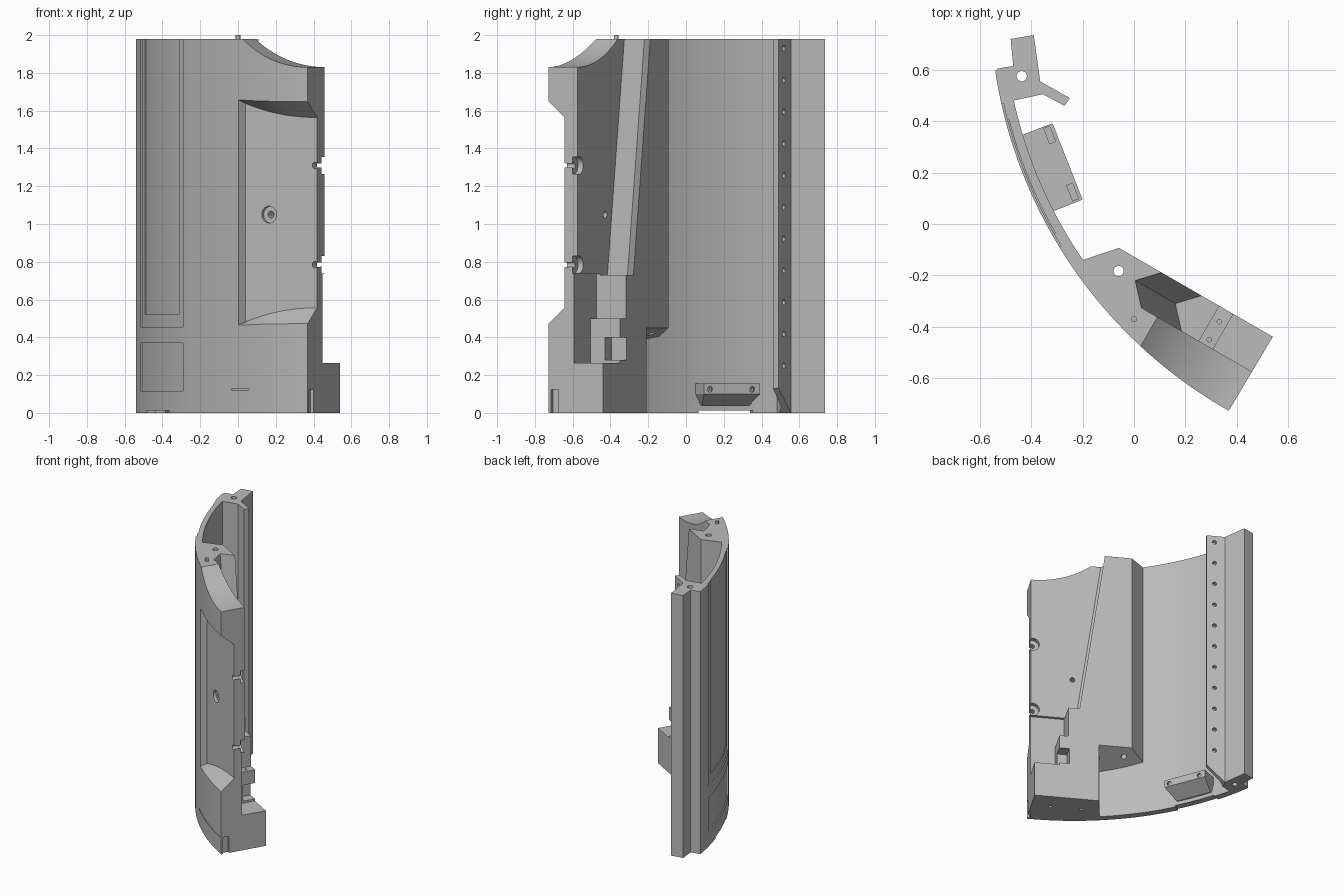
import bpy, bmesh, math
from mathutils import Vector

default_cube = bpy.data.objects.get("Cube")
if default_cube:
    bpy.data.objects.remove(default_cube, do_unlink=True)

# Shared dimensions: the cylinder the panel belongs to and the thick block
CENTRE_X, CENTRE_Y = 1.27, 0.866
OUTER, INNER = 1.83, 1.78
TOP = 1.98
BACK, FLOOR, DEEP_FLOOR, FRONT_FLOOR = -0.11, -0.268, -0.289, -0.348
END, PAST_END, PAST_BACK = 0.687, 0.8, -0.09
COS, SIN = math.cos(math.radians(30)), math.sin(math.radians(30))

grey = bpy.data.materials.new("plain_grey")
grey.use_nodes = True
colour = (0.5, 0.5, 0.5, 1)
grey.diffuse_color = colour
grey.node_tree.nodes["Principled BSDF"].inputs["Base Color"].default_value = colour


def block(u, v):
    """Plan position from distances along and across the thick block."""
    return (u * COS + v * SIN, v * COS - u * SIN)


def block_plan(points):
    return [block(u, v) for u, v in points]


def arc(radius, start, end, steps=48):
    angles = [math.radians(start + (end - start) * i / steps) for i in range(steps + 1)]
    return [(CENTRE_X + radius * math.cos(a), CENTRE_Y + radius * math.sin(a)) for a in angles]


def at_height(plan, z):
    return [(x, y, z) for x, y in plan]


def loft(name, rings):
    """Closed solid through rings of equal point count."""
    bm = bmesh.new()
    loops = [[bm.verts.new(p) for p in ring] for ring in rings]
    for low, high in zip(loops, loops[1:]):
        for i in range(len(low)):
            j = (i + 1) % len(low)
            bm.faces.new((low[i], low[j], high[j], high[i]))
    bm.faces.new(list(reversed(loops[0])))
    bm.faces.new(loops[-1])
    bmesh.ops.recalc_face_normals(bm, faces=bm.faces)
    mesh = bpy.data.meshes.new(name)
    bm.to_mesh(mesh)
    bm.free()
    mesh.materials.append(grey)
    part = bpy.data.objects.new(name, mesh)
    bpy.context.collection.objects.link(part)
    return part


def prism(name, plan, bottom, top):
    return loft(name, [at_height(plan, bottom), at_height(plan, top)])


def block_box(name, u0, u1, v0, v1, bottom, top):
    return prism(name, block_plan([(u0, v0), (u1, v0), (u1, v1), (u0, v1)]), bottom, top)


def sector(name, start, end, radius, bottom, top):
    plan = arc(radius, start, end) + arc(OUTER + 0.05, end, start)
    return prism(name, plan, bottom, top)


def rod(name, start, end, r0, r1=None, sides=20):
    """Round solid between two points, tapered if two radii are given."""
    start, end = Vector(start), Vector(end)
    axis = (end - start).normalized()
    side = axis.cross(Vector((0, 0, 1)) if abs(axis.z) < 0.9 else Vector((1, 0, 0))).normalized()
    other = axis.cross(side)
    turns = [math.tau * i / sides for i in range(sides)]
    return loft(name, [[p + (side * math.cos(t) + other * math.sin(t)) * r for t in turns]
                       for p, r in ((start, r0), (end, r0 if r1 is None else r1))])


def across(name, u, z, v0, v1, r0, r1=None, sides=20):
    """Round cutter running across the thick block."""
    return rod(name, (*block(u, v0), z), (*block(u, v1), z), r0, r1, sides)


def cut(part, cutter):
    cutter.hide_render = True
    mod = part.modifiers.new("cut", "BOOLEAN")
    mod.operation, mod.solver, mod.object = "DIFFERENCE", "EXACT", cutter
    bpy.context.view_layer.objects.active = part
    bpy.ops.object.modifier_apply(modifier=mod.name)
    bpy.data.objects.remove(cutter, do_unlink=True)


# Curved wall, thick block and edge post in one extruded plan
post = [(-0.355, 0.505), (-0.27, 0.46), (-0.25, 0.49), (-0.365, 0.555),
        (-0.39, 0.735), (-0.48, 0.72), (-0.47, 0.615), (-0.53, 0.605)]
plan = (arc(OUTER, 188.5, 240.5, 60) + block_plan([(END, BACK), (-0.004, BACK)])
        + arc(INNER, 214.4, 192.5, 30) + post)
body = prism("curved_panel_body", plan, 0, TOP)

# Scooped top corner
cut(body, across("scoop", END, 2.513, -0.7, 0.1, 0.683, sides=128))

# Rear pocket with a leaning V-shaped wall
wall = [(0.368, FLOOR), (0.294, -0.188), (0.367, BACK), (0.387, PAST_BACK)]
outside = [(PAST_END, PAST_BACK), (PAST_END, FLOOR)]
leaning = [(u - 0.181, v) for u, v in wall]
cut(body, loft("pocket", [at_height(block_plan(wall + outside), 0.73),
                          at_height(block_plan(leaning + outside), TOP + 0.01)]))

# Stepped ledges below the pocket and the notch in the lower step
cut(body, block_box("upper_step", 0.447, PAST_END, DEEP_FLOOR, PAST_BACK, 0.5, 0.735))
cut(body, block_box("lower_step", 0.51, PAST_END, DEEP_FLOOR, PAST_BACK, 0.265, 0.52))
cut(body, block_box("step_notch", 0.44, 0.53, -0.2, PAST_BACK, 0.28, 0.4))

# Sloped underside of the rear column
under = (arc(INNER - 0.001, 213.5, 224.3, 16)
         + block_plan([(0.23, BACK), (0.23, -0.07)]) + [(-0.06, -0.05), (-0.22, -0.1)])
slope = [(x, y, 0.45 + 0.4 * (x * SIN + y * COS - BACK)) for x, y in under]
cut(body, loft("column_underside", [at_height(under, -0.1), slope]))

# Large front recess with sloped ends
sections = []
for i in range(25):
    u = 0.247 + (0.71 - 0.247) * i / 24
    centre_u = CENTRE_X * COS - CENTRE_Y * SIN
    centre_v = CENTRE_X * SIN + CENTRE_Y * COS
    outer_v = centre_v - math.sqrt(OUTER ** 2 - (u - centre_u) ** 2)
    inset = 1.5 * (FRONT_FLOOR - outer_v) - 0.045
    side = 0.025 if i == 0 else 0
    near, far = block(u - side, outer_v - 0.02), block(u, FRONT_FLOOR)
    sections.append([(*near, 0.455), (*far, 0.455 + inset),
                     (*far, 1.665 - inset), (*near, 1.665)])
cut(body, loft("front_recess", sections))

# Shallow panels, seam and bottom slot on the curved wall
cut(body, sector("tall_panel", 192.6, 211.5, OUTER - 0.008, 0.455, 2.1))
cut(body, sector("tall_panel_inset", 194.7, 209.7, OUTER - 0.014, 0.52, 2.1))
cut(body, sector("small_panel", 192.6, 211.5, OUTER - 0.008, 0.115, 0.37))
cut(body, sector("seam", 224.5, 239.8, OUTER - 0.006, 0.121, 0.126))
cut(body, sector("bottom_slot", 196.7, 206.7, INNER - 0.05, -0.1, 0.012))
cut(body, block_box("end_notch", 0.665, PAST_END, -0.43, -0.385, -0.1, 0.125))

# Edge slots with counterbores
for z in (1.31, 0.785):
    cut(body, across("edge_slot", 0.672, z, -0.5, -0.2, 0.017))
    cut(body, across("edge_counterbore", 0.672, z, -0.3, -0.2, 0.048))

# Countersunk hole in the front recess
cut(body, across("recess_hole", 0.391, 1.05, -0.5, -0.2, 0.018))
cut(body, across("recess_countersink", 0.391, 1.05, -0.4, FRONT_FLOOR + 0.02, 0.045))

# Full-height holes, ledge holes and bottom holes
for x, y in ((-0.437, 0.575), (-0.06, -0.183)):
    cut(body, rod("long_hole", (x, y, -0.1), (x, y, 2.1), 0.02))
for x, y in ((0.332, -0.38), (0.293, -0.45)):
    cut(body, rod("ledge_hole", (x, y, 0.43), (x, y, 0.6), 0.009, sides=12))
for u in (0.33, 0.55):
    x, y = block(u, -0.25)
    cut(body, rod("bottom_hole", (x, y, -0.1), (x, y, 0.06), 0.012, sides=12))

# Slanted foot of the post arm and its row of holes
arm_end, along, normal = Vector((-0.26, 0.475, 0)), Vector((-0.87, 0.49, 0)), Vector((0.49, 0.87, 0))
triangle = [(-0.05, -0.05), (-0.05, 0.18), (0.18, -0.05)]
cut(body, loft("arm_foot", [[arm_end + along * s + normal * n + Vector((0, 0, z)) for s, z in triangle]
                            for n in (-0.04, 0.04)]))
for i in range(11):
    hole = Vector((-0.3, 0.518, 1.93 - 0.168 * i))
    cut(body, rod("arm_hole", hole - normal * 0.03, hole + normal * 0.03, 0.015, sides=12))

# Small bracket on the inside of the wall
top_plan = [(-0.445, 0.343), (-0.317, 0.392), (-0.2, 0.095), (-0.321, 0.047)]
foot_plan = [(-0.44, 0.33), (-0.415, 0.335), (-0.315, 0.085), (-0.335, 0.075)]
bracket = loft("wall_bracket", [at_height(foot_plan, 0.04), at_height(top_plan, 0.1),
                                at_height(top_plan, 0.155)])
facing, edge = Vector((0.93, 0.37, 0)), Vector((0.37, -0.93, 0))
for hole, slot in (((-0.3, 0.35), (-0.328, 0.346)), ((-0.213, 0.127), (-0.239, 0.124))):
    p = Vector((*hole, 0.125))
    cut(bracket, rod("bracket_hole", p - facing * 0.05, p + facing * 0.05, 0.015))
    s = Vector((*slot, 0))
    corners = [s + edge * a * 0.032 + facing * b * 0.012
               for a, b in ((-1, -1), (1, -1), (1, 1), (-1, 1))]
    cut(bracket, prism("nut_slot", [c.to_2d() for c in corners], 0.105, 0.2))

# Locating pin on the top edge
pin = rod("locating_pin", (0, -0.37, TOP - 0.02), (0, -0.37, 2), 0.012)

# Smooth curves, sharp corners
bpy.ops.object.select_all(action="DESELECT")
for part in (body, bracket, pin):
    part.select_set(True)
bpy.context.view_layer.objects.active = body
bpy.ops.object.shade_smooth_by_angle(angle=math.radians(22))
